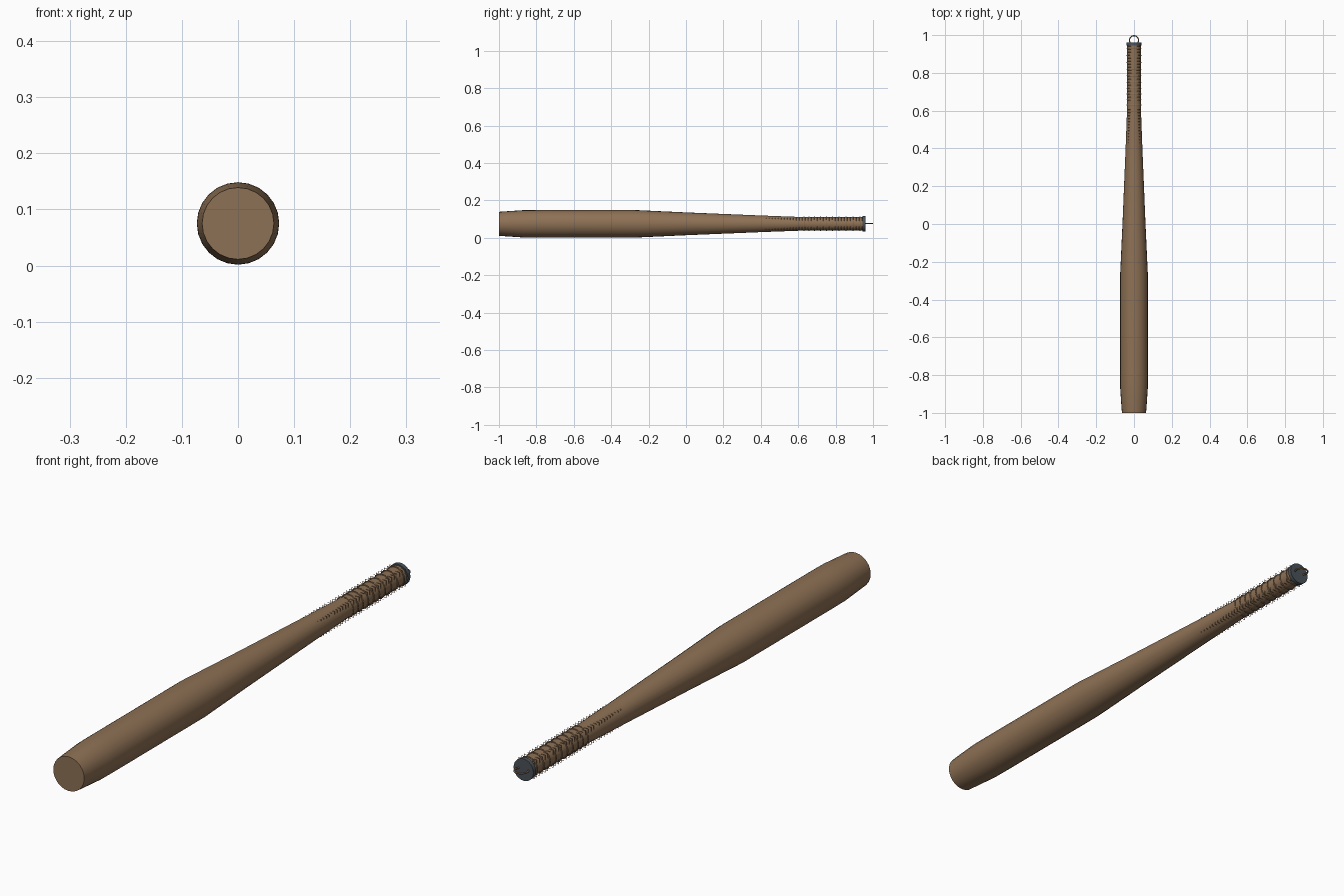
import bpy, bmesh, math
from mathutils import Vector

if "Cube" in bpy.data.objects:
    bpy.data.objects.remove(bpy.data.objects["Cube"])

CZ = 0.075  # height of the bat axis


def material(name, color):
    m = bpy.data.materials.new(name)
    m.diffuse_color = (*color, 1)
    m.use_nodes = True
    m.node_tree.nodes["Principled BSDF"].inputs["Base Color"].default_value = m.diffuse_color
    return m


wood = material("wood", (0.27, 0.165, 0.09))
steel = material("dark_steel", (0.07, 0.085, 0.1))


def finish(name, bm, mat, angle=30):
    bmesh.ops.recalc_face_normals(bm, faces=bm.faces)
    me = bpy.data.meshes.new(name)
    bm.to_mesh(me)
    bm.free()
    ob = bpy.data.objects.new(name, me)
    bpy.context.collection.objects.link(ob)
    me.materials.append(mat)
    bpy.ops.object.select_all(action='DESELECT')
    ob.select_set(True)
    bpy.context.view_layer.objects.active = ob
    bpy.ops.object.shade_smooth_by_angle(angle=math.radians(angle))
    return ob


def lathe(name, profile, mat, sides=24):
    """Turn (y, radius) points about the bat axis and cap both ends."""
    bm = bmesh.new()
    rings = []
    for y, r in profile:
        rings.append([bm.verts.new((r * math.cos(t), y, CZ + r * math.sin(t)))
                      for t in (2 * math.pi * i / sides for i in range(sides))])
    for a, b in zip(rings, rings[1:]):
        for i in range(sides):
            j = (i + 1) % sides
            bm.faces.new((a[i], a[j], b[j], b[i]))
    bm.faces.new(rings[0])
    bm.faces.new(rings[-1])
    return finish(name, bm, mat)


def add_hoop(bm, center, u, v, radius, thick, sides, section, phase=0):
    """Add a closed hoop lying in the plane of u and v."""
    n = u.cross(v)
    rows = []
    for i in range(sides):
        a = 2 * math.pi * i / sides + phase
        out = u * math.cos(a) + v * math.sin(a)
        rows.append([bm.verts.new(center + out * (radius + thick * math.cos(b))
                                  + n * thick * math.sin(b))
                     for b in (2 * math.pi * k / section for k in range(section))])
    for i in range(sides):
        p, q = rows[i], rows[(i + 1) % sides]
        for k in range(section):
            l = (k + 1) % section
            bm.faces.new((p[k], q[k], q[l], p[l]))


X, Y, Z = Vector((1, 0, 0)), Vector((0, 1, 0)), Vector((0, 0, 1))

# Turned wooden body
lathe("bat_body", [(-1.0, 0.064), (-0.96, 0.067), (-0.87, 0.073), (-0.8, 0.0735),
                   (-0.27, 0.0735), (0.0, 0.061), (0.4, 0.0445), (0.6, 0.037),
                   (0.7, 0.036), (0.95, 0.036)], wood)

# Cord wraps on the grip, spaced wider towards the end
bm = bmesh.new()
for i in range(10):
    t = i / 9
    add_hoop(bm, Vector((0, 0.63 + 0.25 * t + 0.05 * t * t, CZ)), X, Z, 0.0365, 0.003, 24, 6)
finish("grip_wraps", bm, wood, 60)

# Fine square binding, only its corners show through the grip
bm = bmesh.new()
for i in range(33):
    add_hoop(bm, Vector((0, 0.43 + 0.016 * i, CZ)), X, Z, 0.045, 0.0012, 4, 4, math.pi / 4)
finish("grip_binding", bm, wood)

# End cap
lathe("end_cap", [(0.945, 0.041), (0.96, 0.041)], steel)

# Hanging ring
bm = bmesh.new()
add_hoop(bm, Vector((0, 0.973, CZ + 0.002)), X, Y, 0.024, 0.003, 24, 8)
finish("hanging_ring", bm, wood, 60)
